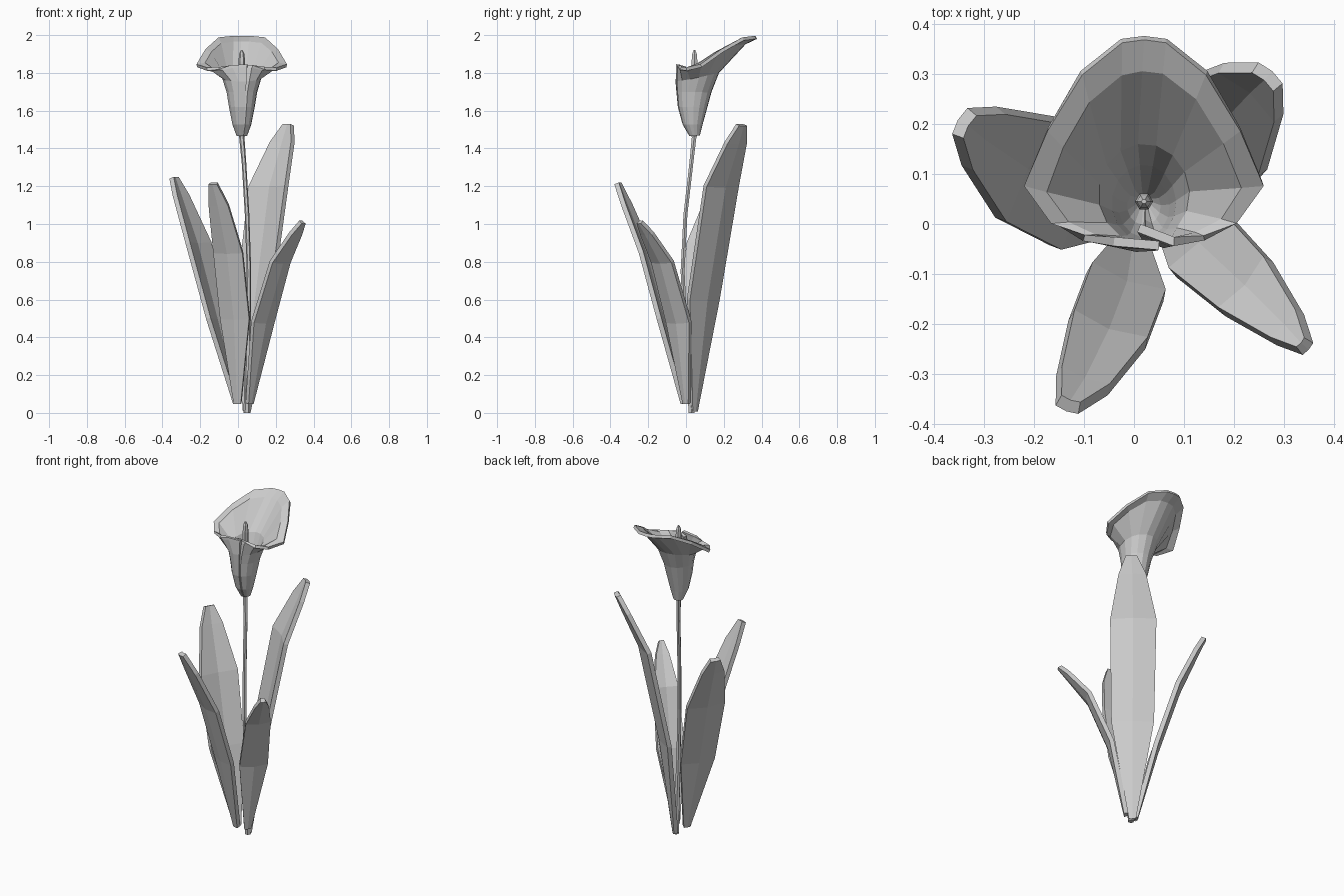
import bpy, bmesh, math
from mathutils import Vector

cube = bpy.data.objects.get("Cube")
if cube:
    bpy.data.objects.remove(cube, do_unlink=True)

GREY = (0.6, 0.6, 0.6, 1)
mat = bpy.data.materials.new("plain grey")
mat.use_nodes = True
mat.diffuse_color = GREY
mat.node_tree.nodes["Principled BSDF"].inputs["Base Color"].default_value = GREY


def loft(name, rows, closed=False, thickness=0.0):
    """Skin a grid of points; closed rows become a capped tube."""
    bm = bmesh.new()
    grid = [[bm.verts.new(p) for p in row] for row in rows]
    n = len(rows[0])
    for a, b in zip(grid, grid[1:]):
        for i in range(n if closed else n - 1):
            j = (i + 1) % n
            bm.faces.new((a[i], a[j], b[j], b[i]))
    if closed:
        bm.faces.new(grid[0][::-1])
        bm.faces.new(grid[-1])
    bmesh.ops.recalc_face_normals(bm, faces=bm.faces)
    mesh = bpy.data.meshes.new(name)
    bm.to_mesh(mesh)
    bm.free()
    mesh.materials.append(mat)
    obj = bpy.data.objects.new(name, mesh)
    bpy.context.collection.objects.link(obj)
    if thickness:
        mod = obj.modifiers.new("thickness", 'SOLIDIFY')
        mod.thickness = thickness
        mod.offset = 0


def tube(name, stations, sides=6):
    """Horizontal rings at (x, y, z, radius)."""
    rows = []
    for x, y, z, r in stations:
        angles = [math.tau * i / sides for i in range(sides)]
        rows.append([(x + r * math.cos(a), y + r * math.sin(a), z) for a in angles])
    loft(name, rows, closed=True)


def leaf(name, stations):
    """Folded blade along centres (x, y, z, half width)."""
    base, tip = Vector(stations[0][:3]), Vector(stations[-1][:3])
    out = tip - base
    across = Vector((-out.y, out.x, 0)).normalized()
    normal = out.cross(across).normalized()
    if normal.z > 0:
        normal.negate()
    rows = []
    for x, y, z, w in stations:
        c = Vector((x, y, z))
        rows.append([c - across * w, c + normal * w * 0.16, c + across * w])
    loft(name, rows, thickness=0.026)


# Four leaves around the stem
leaf("back_left_leaf", [(0.045, 0.04, 0.01, 0.018), (0.085, 0.09, 0.6, 0.118),
                        (0.16, 0.185, 1.2, 0.128), (0.232, 0.262, 1.43, 0.076),
                        (0.265, 0.293, 1.525, 0.03)])
leaf("back_right_leaf", [(-0.005, 0.005, 0.05, 0.018), (-0.105, 0.042, 0.5, 0.103),
                         (-0.208, 0.108, 0.9, 0.115), (-0.3, 0.17, 1.15, 0.066),
                         (-0.338, 0.2, 1.245, 0.028)])
leaf("front_right_leaf", [(0.0, -0.01, 0.05, 0.018), (-0.014, -0.115, 0.5, 0.08),
                          (-0.05, -0.21, 0.85, 0.08), (-0.1, -0.312, 1.1, 0.053),
                          (-0.13, -0.36, 1.215, 0.022)])
leaf("front_left_leaf", [(0.06, 0.005, 0.05, 0.018), (0.13, -0.037, 0.48, 0.08),
                         (0.222, -0.123, 0.8, 0.07), (0.305, -0.205, 0.95, 0.039),
                         (0.34, -0.243, 1.01, 0.014)])

# Thin bent stem, swelling slightly under the flower
tube("stem", [(0.047, 0.03, 0.0, 0.018), (0.055, -0.005, 0.45, 0.013),
              (0.058, -0.018, 0.75, 0.012), (0.048, -0.003, 1.05, 0.012),
              (0.032, 0.028, 1.32, 0.012), (0.02, 0.043, 1.46, 0.014),
              (0.02, 0.045, 1.48, 0.022)])

# Flower rim, one half from front to back: offset from the middle, depth, height
RIM = [(0.06, -0.035, 1.84), (0.12, -0.028, 1.825), (0.185, 0.003, 1.82),
       (0.238, 0.08, 1.838), (0.192, 0.19, 1.917), (0.125, 0.302, 1.98),
       (0.045, 0.366, 1.988)]
MID = 0.02
right_half = [(MID - x, y, z) for x, y, z in RIM]
left_half = [(MID + x, y, z) for x, y, z in RIM]
# The two free edges overlap at the front
rim = ([(0.05, -0.043, 1.845)] + right_half + [(MID, 0.372, 1.988)]
       + left_half[::-1] + [(0.01, -0.008, 1.835)])
count = len(rim)


def funnel_ring(z, y_mid, rx, ry, tilt=0.0):
    ring = []
    for i in range(count):
        a = math.radians(-75 - 375 * i / (count - 1))
        s = 0.78 if i == count - 1 else 1.0
        ring.append(Vector((MID + rx * s * math.cos(a), y_mid + ry * s * math.sin(a),
                            z + tilt * math.sin(a))))
    return ring


# The lip rises to a crease, then rolls outward to the rim
throat = funnel_ring(1.78, 0.06, 0.098, 0.108, 0.025)
lip = []
for p, q in zip(throat, rim):
    m = p.lerp(Vector(q), 0.7)
    m.z += 0.026 if m.y > 0.03 else 0.012
    lip.append(m)
rows = [funnel_ring(1.47, 0.045, 0.02, 0.02), funnel_ring(1.53, 0.035, 0.042, 0.045),
        funnel_ring(1.62, 0.035, 0.06, 0.07), funnel_ring(1.7, 0.042, 0.073, 0.085),
        throat, lip, [Vector(q) for q in rim]]
loft("flower_funnel", rows, thickness=0.018)

# Spike inside the flower
tube("flower_spike", [(MID, 0.045, 1.49, 0.01), (MID, 0.045, 1.7, 0.016),
                      (MID, 0.045, 1.86, 0.018), (MID, 0.045, 1.9, 0.014),
                      (MID, 0.045, 1.92, 0.005)])
